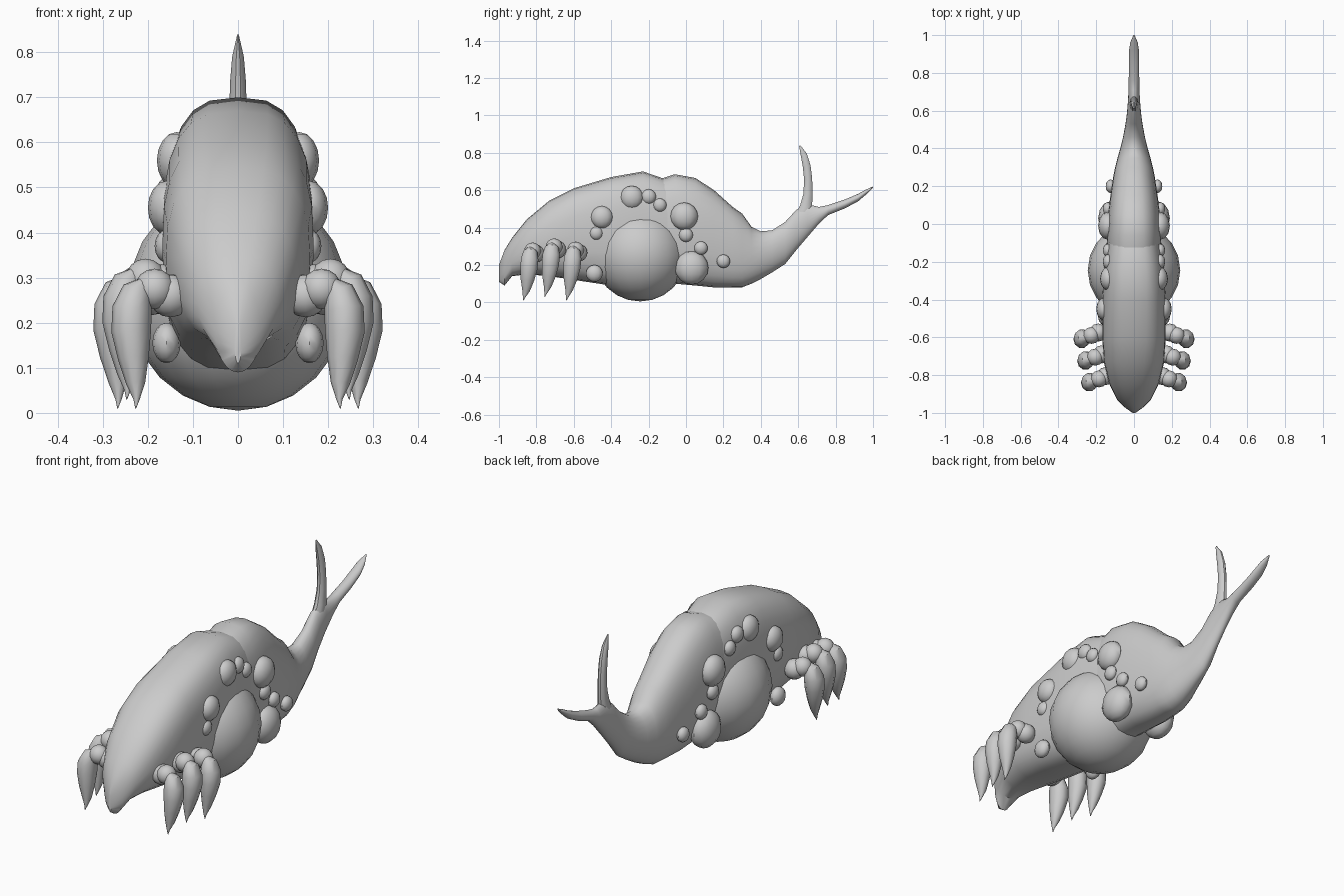
import bpy, bmesh
from math import sin, cos, pi
from mathutils import Vector, Matrix


def finish(bm, name, angle=0.7):
    bmesh.ops.recalc_face_normals(bm, faces=bm.faces)
    me = bpy.data.meshes.new(name)
    bm.to_mesh(me)
    bm.free()
    ob = bpy.data.objects.new(name, me)
    bpy.context.collection.objects.link(ob)
    bpy.ops.object.select_all(action='DESELECT')
    ob.select_set(True)
    bpy.context.view_layer.objects.active = ob
    bpy.ops.object.shade_smooth_by_angle(angle=angle)
    return ob


def loft(name, rings, angle=0.7):
    bm = bmesh.new()
    vs = [[bm.verts.new(p) for p in r] for r in rings]
    n = len(vs[0])
    for a, b in zip(vs, vs[1:]):
        for i in range(n):
            bm.faces.new((a[i], a[(i + 1) % n], b[(i + 1) % n], b[i]))
    bm.faces.new(vs[0])
    bm.faces.new(vs[-1])
    return finish(bm, name, angle)


def section(y, zb, zt, w, e, n=24):
    # upright rounded-box ring; e is the superellipse exponent
    ring = []
    for i in range(n):
        c, s = cos(2 * pi * i / n), sin(2 * pi * i / n)
        x = w * abs(c) ** (2 / e) * (1 if c > 0 else -1)
        z = (zb + zt) / 2 + (zt - zb) / 2 * abs(s) ** (2 / e) * (1 if s > 0 else -1)
        ring.append((x, y, z))
    return ring


def tube(name, path, n=10):
    # path entries: x, y, z, radius across, radius in x/y-plane side direction
    pts = [Vector(p[:3]) for p in path]
    rings = []
    for i, p in enumerate(path):
        d = (pts[min(i + 1, len(pts) - 1)] - pts[max(i - 1, 0)]).normalized()
        u = Vector((1, 0, 0)) - d * d.x
        u.normalize()
        v = d.cross(u)
        rings.append([pts[i] + u * p[3] * cos(2 * pi * k / n) + v * p[4] * sin(2 * pi * k / n)
                      for k in range(n)])
    return loft(name, rings)


def ball(name, loc, r, seg=16, sx=1.0):
    bm = bmesh.new()
    m = Matrix.Translation(loc) @ Matrix.Diagonal((r * sx, r, r, 1))
    bmesh.ops.create_uvsphere(bm, u_segments=seg, v_segments=seg // 2 + 2, radius=1, matrix=m)
    return finish(bm, name)


# head shell: y, bottom, top, half width, exponent
loft("head_shell", [section(*s) for s in [
    (-1.0, .11, .20, .008, 2), (-.97, .09, .28, .05, 2.1), (-.93, .14, .345, .09, 2.2),
    (-.85, .15, .445, .13, 2.4), (-.73, .14, .545, .16, 2.6), (-.6, .12, .61, .168, 2.8),
    (-.4, .09, .67, .168, 2.9), (-.23, .09, .70, .16, 2.9), (-.1, .09, .655, .145, 2.7)]])

# rear body and tail
loft("rear_body", [section(*s) for s in [
    (-.2, .09, .64, .14, 2.6), (-.06, .10, .685, .145, 2.6), (.05, .09, .665, .138, 2.5),
    (.15, .08, .60, .125, 2.5), (.25, .08, .51, .11, 2.4), (.3, .08, .475, .1, 2.3),
    (.35, .10, .405, .087, 2.2), (.4, .125, .38, .073, 2), (.46, .16, .385, .058, 2),
    (.53, .205, .43, .045, 2), (.59, .28, .495, .037, 2), (.65, .35, .525, .032, 2),
    (.71, .42, .51, .029, 2), (.76, .467, .52, .028, 2), (.85, .503, .55, .027, 2),
    (.92, .54, .58, .026, 2), (.96, .574, .602, .02, 2), (1.0, .612, .62, .003, 2)]])

# upright tail spine
tube("tail_spine", [(0, .62, .44, .028, .05), (0, .642, .51, .024, .035), (0, .652, .58, .02, .025),
                    (0, .653, .66, .019, .023), (0, .645, .73, .018, .022), (0, .63, .79, .013, .018),
                    (0, .608, .838, .002, .004)])

# great round eye running through the head
ball("eye", (0, -.245, .255), .25, 20, .98)

# bumps around the eye: outer x, y, z, radius
bumps = [(.18, -.29, .56, .063), (.165, -.2, .565, .04), (.165, -.14, .52, .036), (.19, -.01, .46, .074),
         (.2, -.45, .455, .06), (.185, -.48, .37, .036), (.17, 0, .36, .037), (.165, .08, .29, .036),
         (.19, .03, .185, .09), (.15, .2, .22, .036), (.19, -.49, .155, .045)]
for side, s in (("left", 1), ("right", -1)):
    for i, (xo, y, z, r) in enumerate(bumps):
        ball(f"bump_{side}_{i}", (s * (xo - r * .7), y, z), r, 12, .7)

    # three jointed claws per side
    for i, (x, y, z, tip) in enumerate([(.235, -.83, .25, .0), (.255, -.715, .272, .02), (.275, -.6, .255, .0)]):
        ball(f"hip_{side}_{i}", (s * (x - .085), y + .025, z + .01), .048, 12)
        ball(f"joint_{side}_{i}", (s * (x - .05), y + .01, z + .025), .045, 12)
        tube(f"claw_{side}_{i}", [
            (s * (x - .03), y, z + .042, .012, .015), (s * (x - .012), y - .002, z + .02, .034, .038),
            (s * x, y - .006, z - .02, .044, .049), (s * (x + .002), y - .01, z - .07, .044, .048),
            (s * (x - .003), y - .018, z - .13, .034, .038), (s * (x - .008), y - .025, z - .185, .021, .022),
            (s * (x - .01), y - .035, .01 + tip + .02, .007, .008), (s * (x - .008), y - .04, .01 + tip, .001, .001)])
